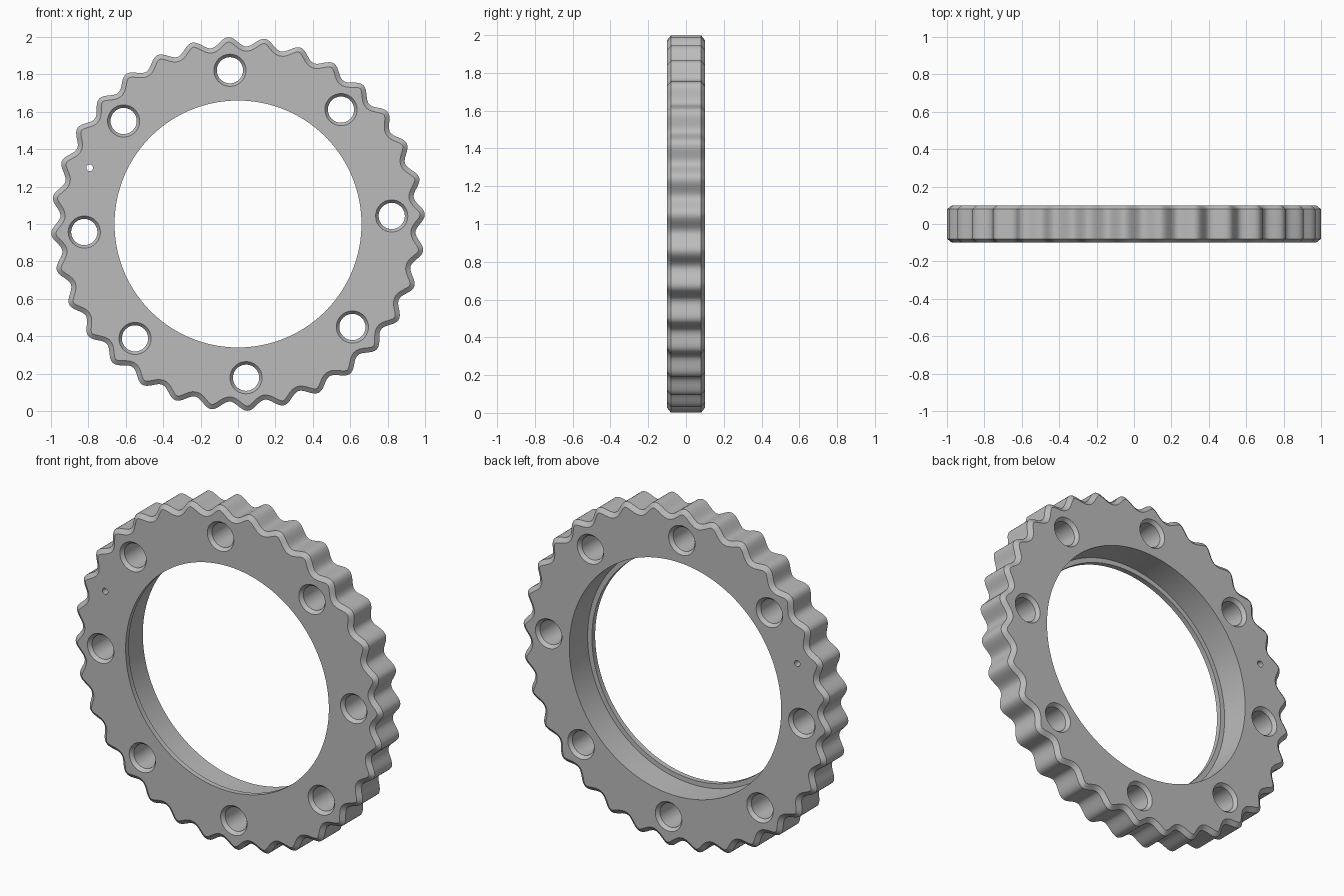
import bpy, bmesh, math
from mathutils import Vector

if "Cube" in bpy.data.objects:
    bpy.data.objects.remove(bpy.data.objects["Cube"], do_unlink=True)

HALF = 0.1            # half of the ring thickness
TEETH = 32
STEPS = 16            # segments per tooth
COUNT = TEETH * STEPS
TILT = math.radians(3)
PEAK, VALLEY = 1.0, 0.95
CHAMFER = 0.025

grey = bpy.data.materials.new("plain grey")
grey.use_nodes = True
grey.diffuse_color = (0.5, 0.5, 0.5, 1)
grey.node_tree.nodes["Principled BSDF"].inputs["Base Color"].default_value = (0.5, 0.5, 0.5, 1)


def make_object(name, bm):
    bmesh.ops.recalc_face_normals(bm, faces=bm.faces)
    mesh = bpy.data.meshes.new(name)
    bm.to_mesh(mesh)
    bm.free()
    mesh.materials.append(grey)
    obj = bpy.data.objects.new(name, mesh)
    bpy.context.collection.objects.link(obj)
    return obj


def bridge(bm, a, b):
    n = len(a)
    for i in range(n):
        bm.faces.new((a[i], a[(i + 1) % n], b[(i + 1) % n], b[i]))


def add_loop(bm, points, y):
    return [bm.verts.new((p.x, y, p.y)) for p in points]


def circle(radius, count, centre):
    return [centre + radius * Vector((math.cos(a), math.sin(a)))
            for a in (math.tau * i / count for i in range(count))]


def wavy(inset):
    """Scalloped outline, moved inward along its normal."""
    middle, swing = (PEAK + VALLEY) / 2, (PEAK - VALLEY) / 2
    points = []
    for i in range(COUNT):
        a = math.tau * i / COUNT
        phase = TEETH * (a - TILT)
        r = middle + swing * math.cos(phase)
        slope = -swing * TEETH * math.sin(phase)
        out = Vector((math.cos(a), math.sin(a)))
        along = Vector((-out.y, out.x))
        normal = (out * r - along * slope).normalized()
        points.append(CENTRE + out * r - normal * inset)
    return points


CENTRE = Vector((0, 1))

# Ring body: chamfered scalloped rim, wide bore with a thin front lip
bm = bmesh.new()
outer, inner = wavy(0), wavy(CHAMFER)
lip, bore = circle(0.66, COUNT, CENTRE), circle(0.688, COUNT, CENTRE)
loops = [add_loop(bm, pts, y) for pts, y in (
    (inner, -HALF), (outer, 0.02 - HALF), (outer, HALF - 0.02), (inner, HALF),
    (bore, HALF), (bore, 0.03 - HALF), (lip, 0.03 - HALF), (lip, -HALF))]
for k, loop in enumerate(loops):
    bridge(bm, loop, loops[(k + 1) % len(loops)])
ring = make_object("scalloped_ring", bm)


def add_drill(bm, centre, profile, count):
    rows = [add_loop(bm, circle(r, count, centre), y) for r, y in profile]
    for a, b in zip(rows, rows[1:]):
        bridge(bm, a, b)
    bm.faces.new(rows[0])
    bm.faces.new(rows[-1])


# Eight holes countersunk on both sides, and one small marker hole
bm = bmesh.new()
sunk = [(0.102, -0.12), (0.07, -0.08), (0.07, 0.08), (0.102, 0.12)]
for k in range(8):
    a = TILT + k * math.tau / 8
    add_drill(bm, CENTRE + 0.823 * Vector((math.cos(a), math.sin(a))), sunk, 48)
add_drill(bm, Vector((-0.793, 1.3)), [(0.018, -0.12), (0.018, 0.12)], 24)
cutter = make_object("hole_cutter", bm)

# Cut the holes and keep the result as plain mesh
cut = ring.modifiers.new("holes", "BOOLEAN")
cut.operation = "DIFFERENCE"
cut.solver = "EXACT"
cut.object = cutter
bpy.ops.object.select_all(action="DESELECT")
ring.select_set(True)
bpy.context.view_layer.objects.active = ring
bpy.ops.object.modifier_apply(modifier=cut.name)
bpy.data.objects.remove(cutter, do_unlink=True)
bpy.ops.object.shade_smooth_by_angle(angle=math.radians(30))
